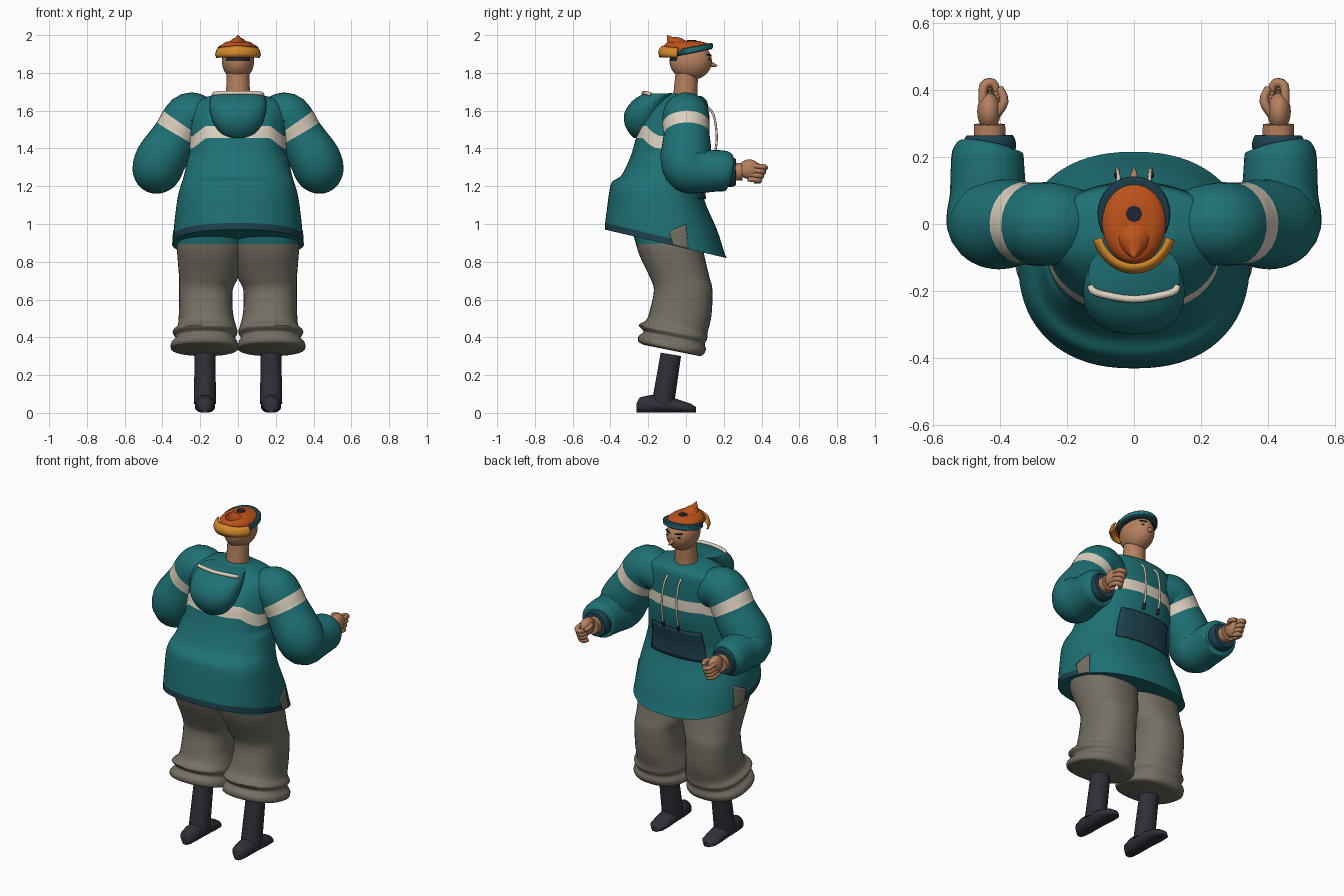
import bpy, bmesh, math
from mathutils import Vector, Matrix
from mathutils.bvhtree import BVHTree

if "Cube" in bpy.data.objects:
    bpy.data.objects.remove(bpy.data.objects["Cube"])

# Palette
COLORS = {
    "teal": (.013, .164, .177), "dark_teal": (.013, .053, .076), "cream": (.72, .64, .52),
    "khaki_grey": (.178, .161, .128), "skin": (.46, .216, .112), "charcoal": (.03, .027, .04),
    "orange": (.52, .085, .011), "amber": (.66, .25, .024), "navy": (.015, .017, .03),
}
MATS = {}
for name, c in COLORS.items():
    MATS[name] = bpy.data.materials.new(name)
    MATS[name].diffuse_color = (*c, 1)


def finish(name, bm, colors, rule=None, angle=50):
    """Turn a bmesh into a smooth-shaded object; rule picks a colour index per face centre."""
    bmesh.ops.recalc_face_normals(bm, faces=bm.faces[:])
    if rule:
        for f in bm.faces:
            f.material_index = rule(f.calc_center_median())
    me = bpy.data.meshes.new(name)
    bm.to_mesh(me)
    bm.free()
    for c in colors:
        me.materials.append(MATS[c])
    ob = bpy.data.objects.new(name, me)
    bpy.context.collection.objects.link(ob)
    bpy.ops.object.select_all(action='DESELECT')
    ob.select_set(True)
    bpy.context.view_layer.objects.active = ob
    bpy.ops.object.shade_smooth_by_angle(angle=math.radians(angle))
    return ob


def spline(rows, k):
    """Catmull-Rom interpolation of number rows, k steps per span."""
    out = []
    for i in range(len(rows) - 1):
        a, b, c, d = rows[max(i - 1, 0)], rows[i], rows[i + 1], rows[min(i + 2, len(rows) - 1)]
        for s in range(k):
            t = s / k
            out.append([.5 * (2 * q + (r - p) * t + (2 * p - 5 * q + 4 * r - w) * t * t
                        + (3 * q - p - 3 * r + w) * t ** 3) for p, q, r, w in zip(a, b, c, d)])
    return out + [list(rows[-1])]


def skin_rings(rings, bands=None, k=1):
    """Bridge rings of points, cap the ends; bands maps span number to a colour index."""
    bm = bmesh.new()
    vs = [[bm.verts.new(p) for p in r] for r in rings]
    n = len(vs[0])
    for i in range(len(vs) - 1):
        for j in range(n):
            f = bm.faces.new((vs[i][j], vs[i][(j + 1) % n], vs[i + 1][(j + 1) % n], vs[i + 1][j]))
            f.material_index = (bands or {}).get(i // k, 0)
    bm.faces.new(vs[0])
    bm.faces.new(vs[-1])
    return bm


def body(rows, k=4, n=32, power=1.0, bands=None):
    """Loft of flat rings: (z, centre x, half width, back y, front y, slope in y)."""
    rings = []
    for z, cx, hw, yb, yf, tilt in spline(rows, k):
        ring = []
        for j in range(n):
            a = 2 * math.pi * j / n
            c, s = math.cos(a), math.sin(a)
            x = cx + hw * math.copysign(abs(c) ** power, c)
            y = (yb + yf) / 2 + (yf - yb) / 2 * math.copysign(abs(s) ** power, s)
            ring.append((x, y, z + tilt * y))
        rings.append(ring)
    return skin_rings(rings, bands, k)


def tube(rows, k=4, n=20, bands=None):
    """Round sweep along (x, y, z, radius) points."""
    pts = spline(rows, k)
    P = [Vector(p[:3]) for p in pts]
    rings, u, last = [], None, None
    for i, p in enumerate(P):
        t = (P[min(i + 1, len(P) - 1)] - P[max(i - 1, 0)]).normalized()
        u = t.orthogonal().normalized() if u is None else last.rotation_difference(t) @ u
        last, v = t, t.cross(u)
        rings.append([p + pts[i][3] * (math.cos(2 * math.pi * j / n) * u + math.sin(2 * math.pi * j / n) * v)
                      for j in range(n)])
    return skin_rings(rings, bands, k)


def ball(center, scale, seg=24):
    bm = bmesh.new()
    bmesh.ops.create_uvsphere(bm, u_segments=seg, v_segments=seg * 2 // 3, radius=1,
                              matrix=Matrix.Translation(center) @ Matrix.Diagonal((*scale, 1)))
    return bm


def mx(rows, s):
    return [(s * r[0], *r[1:]) for r in rows]


# Hoodie torso, with drooping chest stripe, tilted hem and dark hem band at the back
H = -.234
torso = body([(.87, 0, .345, -.43, .215, H), (.905, 0, .343, -.428, .20, H), (1.0, 0, .335, -.418, .165, -.2),
              (1.13, 0, .318, -.405, .10, -.12), (1.205, 0, .30, -.39, .095, -.05), (1.25, 0, .287, -.34, .10, -.03),
              (1.36, 0, .265, -.293, .12, 0), (1.455, 0, .257, -.265, .125, 0), (1.52, 0, .255, -.245, .125, 0),
              (1.60, 0, .26, -.19, .12, 0), (1.652, 0, .225, -.14, .11, 0), (1.685, 0, .115, -.09, .085, -.1)],
             n=72, power=.87, bands={7: 2})
for f in torso.faces:
    c = f.calc_center_median()
    if len(f.verts) == 4 and c.y < -.06 and c.z - H * c.y < .905:
        f.material_index = 1
for v in torso.verts:
    near = max(0, 1 - abs(v.co.z - 1.487) / .14)
    side = min(1, max(0, (abs(v.co.x) - .17) / .07))
    v.co.z -= min(1, near * 2) * (.055 * side if v.co.y < 0 else .022 + .028 * side)
tree = BVHTree.FromBMesh(torso)
finish("hoodie_torso", torso, ["teal", "dark_teal", "cream"])


def patch(name, color, corners, axis, off, nu=12, nv=8):
    """Thin plate laid on the torso along an axis; corners run bottom pair, then top pair."""
    a, b, c, d = (Vector(p) for p in corners)
    axis = Vector(axis)
    bm = bmesh.new()
    grid = []
    for i in range(nv + 1):
        lo, hi = a.lerp(c, i / nv), b.lerp(d, i / nv)
        row = []
        for j in range(nu + 1):
            p = lo.lerp(hi, j / nu)
            hit = tree.ray_cast(p + axis * 2, -axis)[0]
            row.append(bm.verts.new((hit if hit else p + axis * .34) + axis * off))
        grid.append(row)
    for i in range(nv):
        for j in range(nu):
            bm.faces.new((grid[i][j], grid[i][j + 1], grid[i + 1][j + 1], grid[i + 1][j]))
    mod = finish(name, bm, [color]).modifiers.new("thickness", 'SOLIDIFY')
    mod.thickness, mod.offset = .006, 0


# Front pouch pocket and the side slits of the hem
patch("pouch_pocket", "dark_teal", [(-.185, 0, 1.132), (.185, 0, 1.132), (-.165, 0, 1.312), (.165, 0, 1.312)],
      (0, 1, 0), .007)
for s, side in ((-1, "left"), (1, "right")):
    patch(side + "_hem_slit", "khaki_grey", [(0, -.068, .888), (0, .012, .869), (0, -.088, .96), (0, -.002, .998)],
          (s, 0, 0), .002)

# Folded hood and its cream rim
hood = body([(1.455, 0, .04, -.275, -.2, 0), (1.48, 0, .09, -.3, -.18, 0), (1.53, 0, .128, -.325, -.15, 0),
             (1.59, 0, .148, -.325, -.12, 0), (1.65, 0, .15, -.285, -.09, 0), (1.69, 0, .135, -.225, -.06, 0)],
            power=.9)
finish("hood", hood, ["teal"])
finish("hood_rim", tube([(-.13, -.185, 1.685, .01), (-.11, -.205, 1.692, .011), (0, -.224, 1.694, .011),
                         (.11, -.205, 1.692, .011), (.13, -.185, 1.685, .01)], n=10), ["cream"])

# Arms, hands, drawstrings, legs and shoes, mirrored
for s, side in ((-1, "left"), (1, "right")):
    sleeve = [(.15, 0, 1.535, .10), (.205, 0, 1.564, .116), (.255, 0, 1.572, .124), (.293, 0, 1.53, .124),
              (.325, .003, 1.476, .122), (.365, .003, 1.41, .13), (.407, 0, 1.345, .135), (.428, .02, 1.293, .133),
              (.434, .09, 1.28, .115), (.436, .16, 1.282, .11), (.436, .215, 1.28, .105), (.434, .232, 1.278, .085)]
    finish(side + "_sleeve", tube(mx(sleeve, s), n=28, bands={3: 1}), ["teal", "cream"])
    finish(side + "_cuff", tube(mx([(.432, .2, 1.276, .075), (.43, .24, 1.275, .08), (.43, .264, 1.275, .07)], s)),
           ["dark_teal"])
    finish(side + "_wrist", tube(mx([(.43, .24, 1.275, .048), (.43, .297, 1.278, .047)], s), k=1), ["skin"])
    finish(side + "_palm", ball((s * .432, .335, 1.29), (.035, .056, .052)), ["skin"])
    for i in range(4):
        z = 1.302 - .023 * i
        b = .011 * i
        finger = [(.45, .36 - b, z + .005, .013), (.447, .412 - b, z, .014), (.42, .42 - b, z - .006, .014),
                  (.408, .395 - b, z - .008, .011)]
        finish(f"{side}_finger_{i + 1}", tube(mx(finger, s), k=3, n=8), ["skin"])
    finish(side + "_thumb", tube(mx([(.415, .32, 1.305, .014), (.387, .365, 1.312, .014), (.4, .405, 1.30, .011)], s),
                                 k=3, n=8), ["skin"])
    cord = [(.045, .1, 1.63, .006), (.047, .145, 1.58, .006), (.05, .163, 1.46, .006), (.05, .15, 1.35, .006)]
    finish(side + "_drawstring", tube(mx(cord, s), n=8), ["cream"])
    finish(side + "_drawstring_tip", tube([(s * .05, .15, 1.355, .009), (s * .05, .143, 1.32, .009)], k=1, n=8),
           ["navy"])

    # Baggy trouser leg with a gathered cuff, shirt tail showing under the hem behind
    T = -.2
    leg = body([(.315, s * .175, .15, -.22, .07, T), (.325, s * .177, .178, -.25, .09, T),
                (.355, s * .177, .176, -.252, .105, T), (.385, s * .172, .157, -.225, .10, T),
                (.415, s * .174, .172, -.25, .112, T), (.45, s * .165, .155, -.21, .115, T),
                (.53, s * .17, .143, -.19, .135, -.1), (.65, s * .17, .142, -.17, .14, 0),
                (.715, s * .156, .156, -.19, .125, 0), (.82, s * .148, .172, -.24, .1, 0),
                (.893, s * .146, .177, -.265, .085, 0), (1.03, s * .14, .16, -.3, .05, 0)],
               power=.85, n=36)
    finish(side + "_trouser_leg", leg, ["khaki_grey", "teal"],
           lambda c: int(c.z > .893 and c.y < -.13), angle=60)
    finish(side + "_sock", tube([(s * .175, -.122, .05, .06), (s * .175, -.08, .31, .055)], k=1), ["charcoal"])

    # Shoe: rounded sole outline running from heel to toe
    shoe = []
    for y, w, h in ((-.262, .02, .05), (-.245, .042, .08), (-.19, .05, .092), (-.1, .052, .088),
                    (-.03, .054, .066), (.025, .048, .048), (.053, .02, .03)):
        ring = []
        for j in range(20):
            a = 2 * math.pi * j / 20
            ring.append((s * .175 + w * math.cos(a), y, max(.003, h / 2 + h / 2 * 1.05 * math.sin(a))))
        shoe.append(ring)
    finish(side + "_shoe", skin_rings(shoe), ["charcoal"])

    # Eyes and brows as thin plates on the face
    finish(side + "_eye", ball((s * .036, .122, 1.872), (.012, .006, .006), 12), ["navy"])
    finish(side + "_brow", tube([(s * .018, .132, 1.893, .004), (s * .055, .112, 1.897, .004)], k=1, n=6), ["navy"])

# Neck, head with dark hair at the back, and nose
finish("neck", tube([(0, -.005, 1.6, .07), (0, -.002, 1.7, .064), (0, .005, 1.81, .06)]), ["skin"])
finish("head", ball((0, .025, 1.862), (.085, .112, .1), 36), ["skin", "navy"],
       lambda c: int(c.y < -.04 and c.z > 1.863))
bm = bmesh.new()
bmesh.ops.create_cone(bm, cap_ends=True, segments=8, radius1=.017, radius2=.004, depth=.04,
                      matrix=Matrix.Translation((0, .146, 1.842)) @ Matrix.Rotation(math.radians(-105), 4, 'X'))
finish("nose", bm, ["skin"])

# Backwards cap: band, crown, rear peak, top opening and turned-up bill
finish("cap_band", body([(1.898, 0, .098, -.075, .128, .2), (1.902, 0, .107, -.085, .14, .2),
                         (1.928, 0, .107, -.085, .14, .2), (1.932, 0, .1, -.08, .132, .2)], k=2), ["dark_teal"])
finish("cap_stripe", body([(1.905, 0, .109, -.08, .142, .2), (1.925, 0, .109, -.08, .142, .2)], k=1), ["teal"])
finish("cap_crown", body([(1.92, 0, .095, -.115, .125, .16), (1.943, 0, .092, -.12, .118, .1),
                          (1.962, 0, .066, -.1, .09, .02), (1.97, 0, .03, -.03, .06, 0)]), ["orange"])
finish("cap_peak", tube([(0, -.045, 1.925, .075), (0, -.06, 1.952, .05), (0, -.082, 1.975, .022),
                         (0, -.1, 2.0, .002)]), ["orange"])
finish("cap_opening", tube([(0, .03, 1.966, .025), (0, .03, 1.973, .025)], k=1, n=8), ["navy"])
bm = bmesh.new()
strip = []
for i in range(25):
    a = math.radians(198 + 144 * i / 24)
    rise = .012 * abs(math.cos(a))
    strip.append([bm.verts.new((.123 * f * math.cos(a), -.005 + .138 * f * math.sin(a), z))
                  for f, z in ((.84, 1.943 - rise), (.95, 1.929 - rise), (1, 1.908 - rise), (.95, 1.882))])
for p, q in zip(strip, strip[1:]):
    for j in range(3):
        bm.faces.new((p[j], q[j], q[j + 1], p[j + 1]))
mod = finish("cap_bill", bm, ["amber"]).modifiers.new("thickness", 'SOLIDIFY')
mod.thickness, mod.offset = .01, 0

for m in bpy.data.materials:
    if m.users and not m.is_grease_pencil:
        m.use_nodes = True
        m.node_tree.nodes["Principled BSDF"].inputs["Base Color"].default_value = m.diffuse_color
